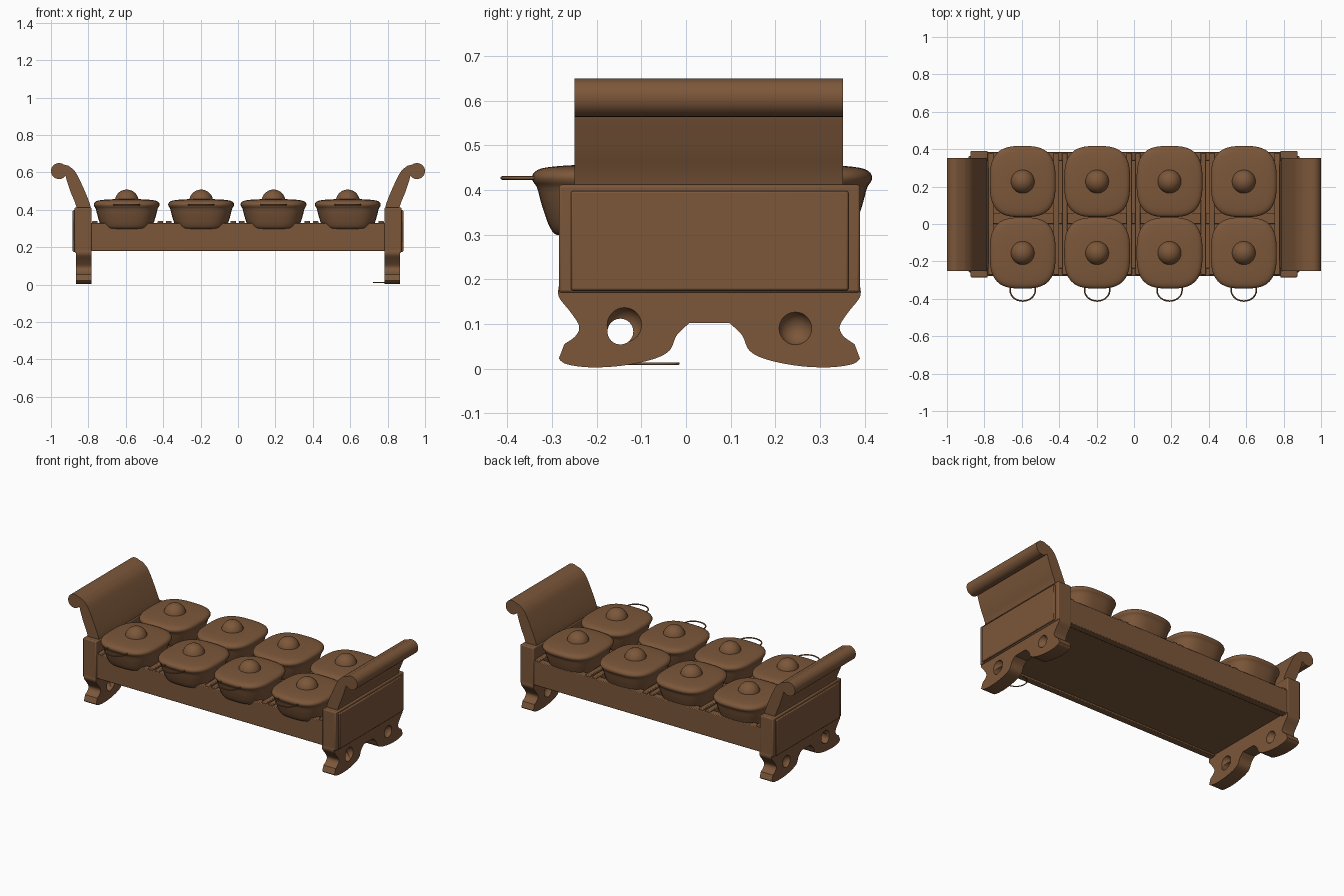
import bpy, bmesh, math
from mathutils import Vector

if "Cube" in bpy.data.objects:
    bpy.data.objects.remove(bpy.data.objects["Cube"])

wood = bpy.data.materials.new("warm brown")
wood.diffuse_color = (0.2, 0.095, 0.042, 1)
wood.use_nodes = True
wood.node_tree.nodes["Principled BSDF"].inputs["Base Color"].default_value = wood.diffuse_color
CY = 0.0525  # middle of the frame in y


def finish(name, bm, angle=35, bevel=0):
    bmesh.ops.recalc_face_normals(bm, faces=bm.faces)
    me = bpy.data.meshes.new(name)
    bm.to_mesh(me)
    bm.free()
    ob = bpy.data.objects.new(name, me)
    bpy.context.collection.objects.link(ob)
    me.materials.append(wood)
    bpy.ops.object.select_all(action='DESELECT')
    bpy.context.view_layer.objects.active = ob
    ob.select_set(True)
    if bevel:
        m = ob.modifiers.new("bevel", 'BEVEL')
        m.width, m.segments = bevel, 2
    bpy.ops.object.shade_smooth_by_angle(angle=math.radians(angle))
    return ob


def box(name, x0, x1, y0, y1, z0, z1, bevel=0.004):
    bm = bmesh.new()
    bmesh.ops.create_cube(bm, size=1)
    for v in bm.verts:
        v.co = Vector(((x0 + x1) / 2 + v.co.x * (x1 - x0),
                       (y0 + y1) / 2 + v.co.y * (y1 - y0),
                       (z0 + z1) / 2 + v.co.z * (z1 - z0)))
    return finish(name, bm, bevel=bevel)


def prism(name, pts, offset, bevel=0):
    bm = bmesh.new()
    f = bm.faces.new([bm.verts.new(p) for p in pts])
    r = bmesh.ops.extrude_face_region(bm, geom=[f])
    vs = [e for e in r["geom"] if isinstance(e, bmesh.types.BMVert)]
    bmesh.ops.translate(bm, verts=vs, vec=offset)
    return finish(name, bm, 40, bevel)


def smooth_path(pts, n=5):
    # Catmull-Rom through the given 2D points
    out = []
    for i in range(len(pts) - 1):
        p = [Vector(pts[max(0, min(len(pts) - 1, i + k))]) for k in (-1, 0, 1, 2)]
        for j in range(n):
            t = j / n
            out.append(0.5 * (2 * p[1] + (p[2] - p[0]) * t
                              + (2 * p[0] - 5 * p[1] + 4 * p[2] - p[3]) * t * t
                              + (3 * p[1] - p[0] - 3 * p[2] + p[3]) * t ** 3))
    out.append(Vector(pts[-1]))
    return out


def wire(name, pts, r):
    cu = bpy.data.curves.new(name, 'CURVE')
    cu.dimensions, cu.bevel_depth, cu.bevel_resolution = '3D', r, 2
    sp = cu.splines.new('POLY')
    sp.points.add(len(pts) - 1)
    for q, p in zip(sp.points, pts):
        q.co = (*p, 1)
    cu.materials.append(wood)
    ob = bpy.data.objects.new(name, cu)
    bpy.context.collection.objects.link(ob)


def cut(ob, make):
    # subtract a helper shape from a part, then drop the helper
    bm = bmesh.new()
    make(bm)
    cutter = finish("cutter", bm)
    cutter.hide_render = True
    bpy.context.view_layer.objects.active = ob
    m = ob.modifiers.new("cut", 'BOOLEAN')
    m.operation, m.object, m.solver = 'DIFFERENCE', cutter, 'EXACT'
    bpy.ops.object.modifier_apply(modifier=m.name)
    bpy.data.objects.remove(cutter)


def ball(x, y, z, r):
    def make(bm):
        bmesh.ops.create_uvsphere(bm, u_segments=24, v_segments=14, radius=r)
        bmesh.ops.translate(bm, verts=bm.verts, vec=(x, y, z))
    return make


def rod(x, y, z, r):
    def make(bm):
        bmesh.ops.create_cone(bm, cap_ends=True, segments=24, radius1=r, radius2=r, depth=0.4)
        for v in bm.verts:
            v.co = Vector((x + v.co.z, y + v.co.x, z + v.co.y))
    return make


# tray: rails, floor, crossbars and the long middle bar
box("front_rail", -0.8, 0.8, -0.278, -0.235, 0.18, 0.33)
box("back_rail", -0.8, 0.8, 0.34, 0.385, 0.18, 0.33)
box("tray_floor", -0.8, 0.8, -0.25, 0.36, 0.19, 0.302, 0)
box("middle_bar", -0.78, 0.78, 0.0, 0.06, 0.29, 0.328)
for i, x in enumerate((-0.765, -0.415, -0.37, -0.025, 0.02, 0.37, 0.415, 0.765)):
    box(f"crossbar_{i}", x - 0.015, x + 0.015, -0.272, 0.38, 0.29, 0.34)

# end pieces, mirrored left and right
leg_half = (smooth_path([(0.3375, 0.185), (0.337, 0.16), (0.31, 0.125), (0.292, 0.095),
                         (0.30, 0.073), (0.325, 0.055)])
            + smooth_path([(0.3375, 0.022), (0.32, 0.01), (0.27, 0.003), (0.2, 0.006),
                           (0.13, 0.02), (0.09, 0.04), (0.073, 0.075), (0.045, 0.102)]))
leg_outline = leg_half + [Vector((-p.x, p.y)) for p in reversed(leg_half)]
inner = smooth_path([(0.785, 0.40), (0.795, 0.44), (0.828, 0.52), (0.868, 0.60), (0.905, 0.635)])
scroll = [Vector((0.957 + 0.043 * math.cos(a), 0.607 + 0.043 * math.sin(a)))
          for a in [math.radians(125 - 13.5 * k) for k in range(21)]]
outer = smooth_path([(0.915, 0.555), (0.893, 0.49), (0.872, 0.44), (0.86, 0.40)])
head_outline = inner + scroll + outer
for s, side in ((-1, "left"), (1, "right")):
    lo, hi = sorted((s * 0.782, s * 0.874))
    box(side + "_end_block", lo, hi, -0.285, 0.39, 0.17, 0.412, 0.006)
    lo, hi = sorted((s * 0.86, s * 0.884))
    box(side + "_end_panel", lo, hi, -0.258, 0.364, 0.175, 0.398, 0.005)
    prism(side + "_headboard", [(s * p.x, -0.25, p.y) for p in head_outline], (0, 0.602, 0))
    leg = prism(side + "_leg", [(s * 0.782, CY + p.x, p.y) for p in leg_outline], (s * 0.084, 0, 0))
    # pierced eye at the front, dimple at the back
    cut(leg, rod(s * 0.82, -0.147, 0.083, 0.029))
    for x in (0.772, 0.876):
        cut(leg, ball(s * x, -0.138, 0.098, 0.04))
        cut(leg, ball(s * x, 0.245, 0.09, 0.038))
    bpy.context.view_layer.objects.active = leg
    leg.select_set(True)
    bpy.ops.object.shade_smooth_by_angle(angle=math.radians(35))

# kettles: rounded-square bowls with a domed lid and a round boss
# each row is (scale, height)
POT = smooth_path([(0.66, 0.298), (0.74, 0.303), (0.81, 0.325), (0.89, 0.37), (0.94, 0.405),
                   (0.985, 0.418), (1.0, 0.43), (0.96, 0.442), (0.85, 0.450), (0.6, 0.455),
                   (0.3, 0.457)], 3)
N = 48


def outline(t, n):
    c, d = math.cos(t), math.sin(t)
    k = (abs(c) ** n + abs(d) ** n) ** (-1 / n)
    return c * k, d * k


def kettle(name, cx, cy):
    bm = bmesh.new()
    rings = []
    for s, z in POT:
        ring = []
        for i in range(N):
            u, w = outline(2 * math.pi * i / N, 3.0)
            ring.append(bm.verts.new((cx + 0.176 * s * u, cy + 0.19 * s * w, z)))
        rings.append(ring)
    for a, b in zip(rings, rings[1:]):
        for i in range(N):
            j = (i + 1) % N
            bm.faces.new((a[i], a[j], b[j], b[i]))
    bm.faces.new(rings[0])
    bm.faces.new(rings[-1])
    finish(name, bm, 50)
    # boss
    bm = bmesh.new()
    bmesh.ops.create_uvsphere(bm, u_segments=32, v_segments=18, radius=0.064)
    bmesh.ops.translate(bm, verts=bm.verts, vec=(cx, cy, 0.444))
    finish(name + "_boss", bm, 60)


for i, x in enumerate((-0.595, -0.197, 0.19, 0.587)):
    kettle(f"front_kettle_{i}", x, -0.155)
    kettle(f"back_kettle_{i}", x, 0.227)
    # wire loop handle on the front kettle
    loop = [(x + 0.067, -0.325, 0.427)]
    loop += [(x + 0.067 * math.cos(a), -0.355 - 0.057 * math.sin(a), 0.427)
             for a in [math.pi * k / 16 for k in range(17)]]
    loop.append((x - 0.067, -0.325, 0.427))
    wire(f"wire_handle_{i}", loop, 0.004)

# loose wire loop lying by the right foot
wire("floor_loop", [(0.79 - 0.066 * math.sin(a), -0.08 - 0.063 * math.cos(a), 0.011)
                    for a in [math.pi * k / 16 for k in range(17)]], 0.003)
